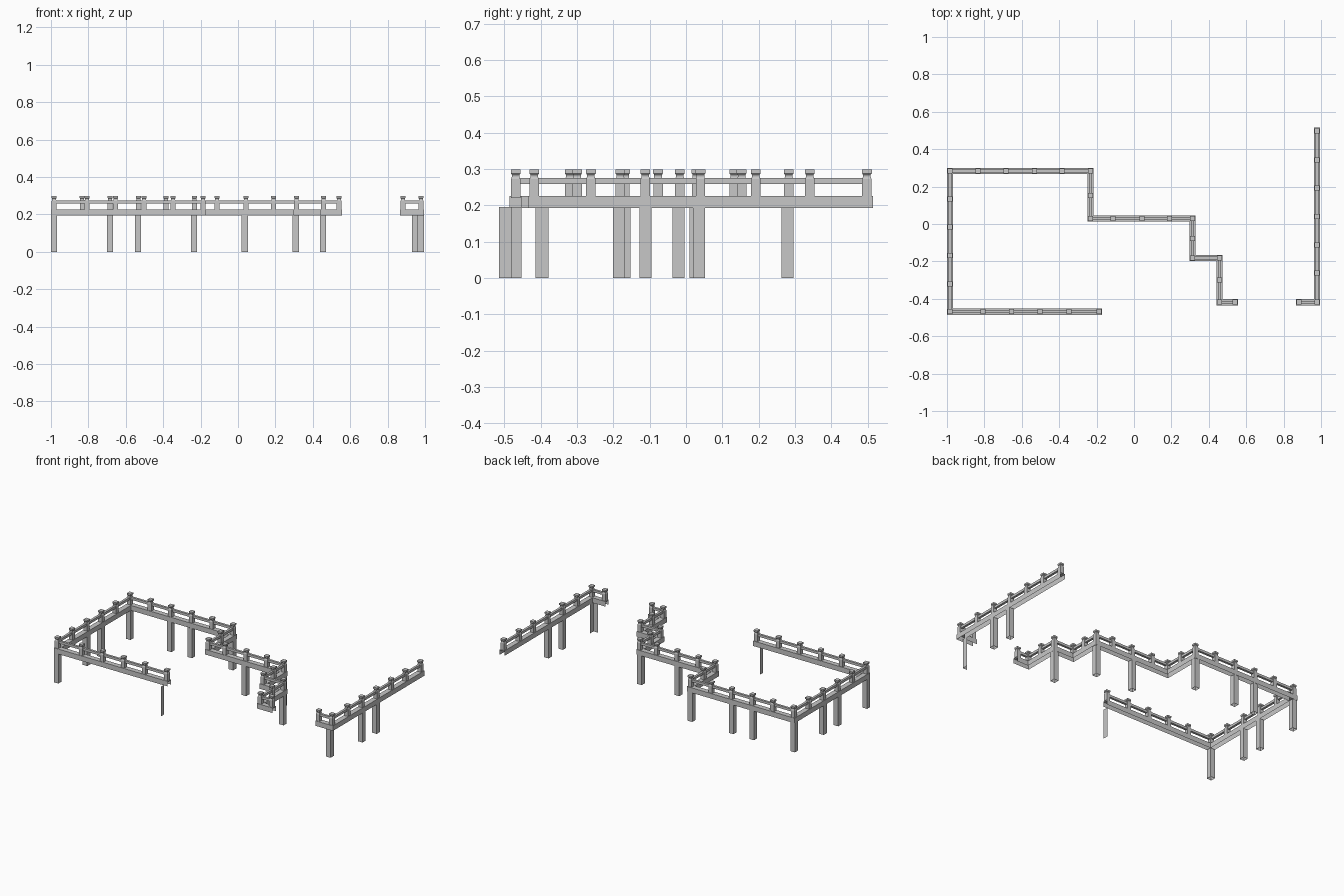
import bpy, bmesh
from mathutils import Vector

if "Cube" in bpy.data.objects:
    bpy.data.objects.remove(bpy.data.objects["Cube"])

stone = bpy.data.materials.new("light grey stone")
stone.diffuse_color = (0.57, 0.57, 0.57, 1)
stone.use_nodes = True
stone.node_tree.nodes["Principled BSDF"].inputs["Base Color"].default_value = stone.diffuse_color


def finish(name, bm):
    bmesh.ops.recalc_face_normals(bm, faces=bm.faces)
    me = bpy.data.meshes.new(name)
    bm.to_mesh(me)
    bm.free()
    me.materials.append(stone)
    ob = bpy.data.objects.new(name, me)
    bpy.context.collection.objects.link(ob)
    return ob


def loft(bm, rings, caps=True, skip=()):
    """Skin a list of vertex rings, optionally capping the ends."""
    rings = [[bm.verts.new(p) for p in r] for r in rings]
    for a, b in zip(rings, rings[1:]):
        for i in range(4):
            if i not in skip:
                j = (i + 1) % 4
                bm.faces.new((a[i], a[j], b[j], b[i]))
    if caps:
        bm.faces.new(rings[0])
        bm.faces.new(rings[-1])


def square(x, y, w, z):
    h = w / 2
    return [(x - h, y - h, z), (x + h, y - h, z), (x + h, y + h, z), (x - h, y + h, z)]


def sweep(name, path, width, z0, z1, channel=False):
    """Bar along a path with mitred corners; a channel is open below and at the ends."""
    pts = [Vector(p) for p in path]
    dirs = [(b - a).normalized() for a, b in zip(pts, pts[1:])]
    norms = [Vector((-d.y, d.x)) for d in dirs]
    rings = []
    for i, p in enumerate(pts):
        if i == 0:
            off = norms[0]
        elif i == len(pts) - 1:
            off = norms[-1]
        else:
            off = norms[i - 1] + norms[i]
        a, b = p + off * width / 2, p - off * width / 2
        rings.append([(a.x, a.y, z0), (b.x, b.y, z0), (b.x, b.y, z1), (a.x, a.y, z1)])
    bm = bmesh.new()
    loft(bm, rings, not channel, (0,) if channel else ())
    finish(name, bm)


def post(x, y):
    # square shaft, narrow neck, flat cap
    profile = [(0.026, 0.22), (0.026, 0.272), (0.021, 0.278), (0.021, 0.284),
               (0.027, 0.288), (0.027, 0.298)]
    bm = bmesh.new()
    loft(bm, [square(x, y, w, z) for w, z in profile])
    finish("railing_post", bm)


def leg(x, y):
    # hollow, open at the foot
    bm = bmesh.new()
    loft(bm, [square(x, y, 0.033, z) for z in (0, 0.195)], False)
    finish("leg", bm)


def plate(bm, a, b):
    bm.faces.new([bm.verts.new(p) for p in
                  ((*a, 0), (*b, 0), (*b, 0.195), (*a, 0.195))])


# Walkway edges: long stepped run on the left, separate run on the right
left_run = [(-0.172, -0.469), (-0.983, -0.469), (-0.983, 0.283), (-0.233, 0.283),
            (-0.233, 0.029), (0.313, 0.029), (0.313, -0.181), (0.458, -0.181),
            (0.458, -0.418), (0.557, -0.418)]
right_run = [(0.867, -0.418), (0.978, -0.418), (0.978, 0.515)]

for side, run in (("left", left_run), ("right", right_run)):
    sweep(side + "_beam", run, 0.033, 0.193, 0.226, True)
    # the rail stops at the end posts
    rail = [Vector(p) for p in run]
    rail[0] += (rail[1] - rail[0]).normalized() * 0.015
    rail[-1] += (rail[-2] - rail[-1]).normalized() * 0.015
    sweep(side + "_handrail", rail, 0.015, 0.259, 0.275)

# Railing posts along each run
for x in (-0.187, -0.347, -0.502, -0.654, -0.807, -0.983):
    post(x, -0.469)
for y in (-0.32, -0.168, -0.017, 0.133):
    post(-0.983, y)
for x in (-0.983, -0.833, -0.684, -0.533, -0.385, -0.233):
    post(x, 0.283)
post(-0.233, 0.153)
for x in (-0.233, -0.112, 0.042, 0.19, 0.313):
    post(x, 0.029)
post(0.313, -0.077)
for p in ((0.313, -0.181), (0.458, -0.181), (0.458, -0.3), (0.458, -0.418),
          (0.54, -0.418), (0.882, -0.418)):
    post(*p)
for y in (-0.418, -0.262, -0.112, 0.04, 0.192, 0.341, 0.498):
    post(0.978, y)

# Supporting legs
for p in ((-0.983, -0.47), (-0.983, -0.17), (-0.983, -0.02), (-0.983, 0.279),
          (-0.685, 0.279), (-0.535, 0.279), (-0.236, 0.279), (0.036, 0.026),
          (0.309, 0.026), (0.455, -0.184), (0.979, -0.112), (0.979, 0.036)):
    leg(*p)

# Open-backed corner leg on the right and thin plate leg at the front
bm = bmesh.new()
plate(bm, (0.93, -0.414), (0.963, -0.414))
plate(bm, (0.963, -0.414), (0.963, -0.378))
bmesh.ops.remove_doubles(bm, verts=bm.verts, dist=0.0001)
finish("corner_leg", bm)
bm = bmesh.new()
plate(bm, (-0.2, -0.515), (-0.2, -0.481))
finish("plate_leg", bm)
